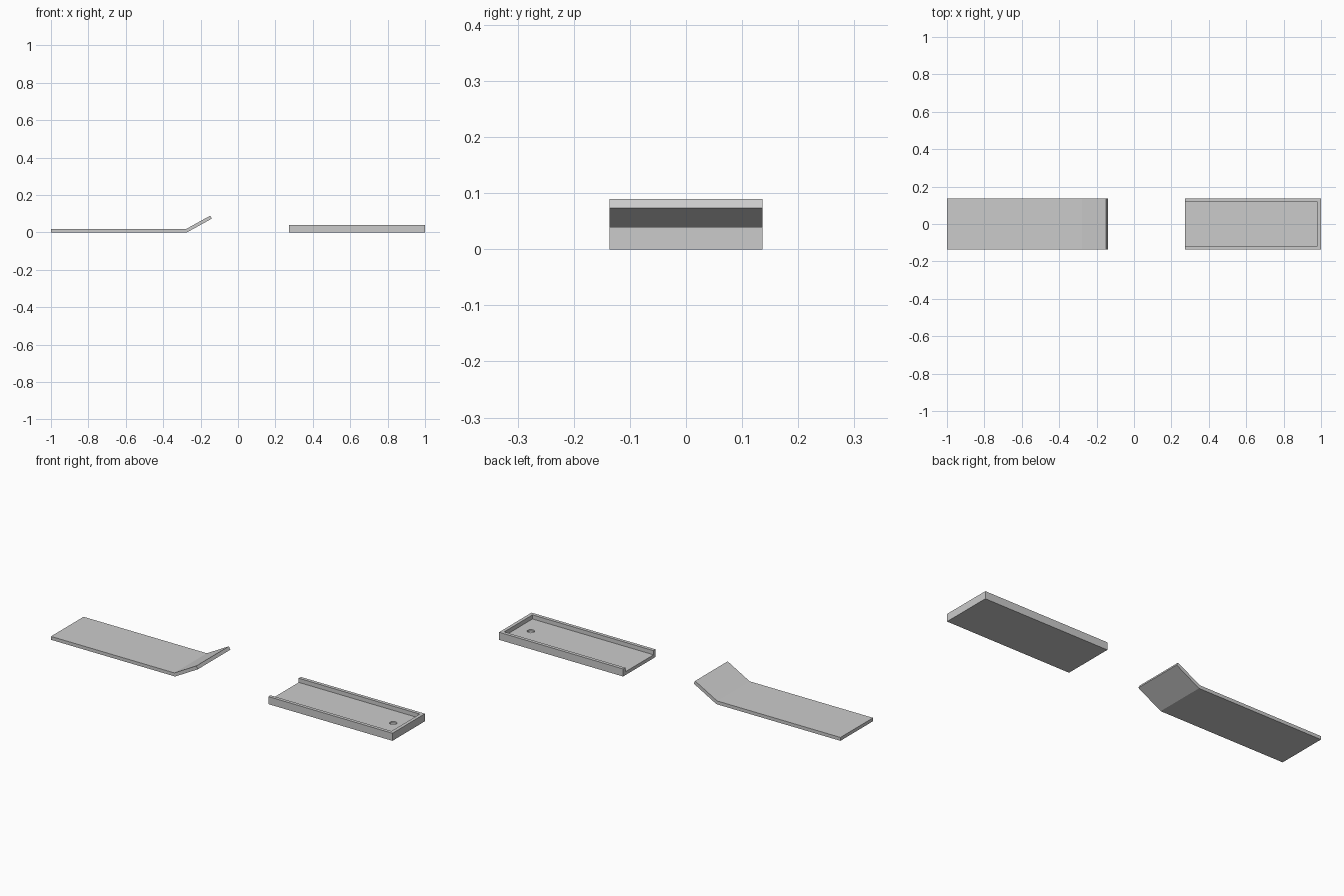
import bpy
import bmesh
import math
from mathutils import Matrix, Vector

default = bpy.data.objects.get("Cube")
if default:
    bpy.data.objects.remove(default, do_unlink=True)

HALF = 0.136     # half the width of both parts
WALL = 0.018     # sheet and wall thickness
END = 0.273      # inner end of tray and bend line of plate
HEIGHT = 0.04    # tray height

grey = bpy.data.materials.new("light_grey")
grey.use_nodes = True
colour = (0.6, 0.6, 0.6, 1)
grey.diffuse_color = colour
grey.node_tree.nodes["Principled BSDF"].inputs["Base Color"].default_value = colour


def make_object(name, bm):
    bmesh.ops.recalc_face_normals(bm, faces=bm.faces)
    mesh = bpy.data.meshes.new(name)
    bm.to_mesh(mesh)
    bm.free()
    mesh.materials.append(grey)
    obj = bpy.data.objects.new(name, mesh)
    bpy.context.collection.objects.link(obj)
    return obj


def box(name, low, high):
    low, high = Vector(low), Vector(high)
    bm = bmesh.new()
    place = Matrix.Translation((low + high) / 2) @ Matrix.Diagonal((*(high - low), 1))
    bmesh.ops.create_cube(bm, size=1, matrix=place)
    return make_object(name, bm)


def cut(target, cutter):
    mod = target.modifiers.new("cut", "BOOLEAN")
    mod.operation = "DIFFERENCE"
    mod.solver = "EXACT"
    mod.object = cutter
    bpy.context.view_layer.objects.active = target
    bpy.ops.object.modifier_apply(modifier=mod.name)
    bpy.data.objects.remove(cutter, do_unlink=True)


# Bent plate: side profile extruded across the width
angle = math.radians(29)
along = Vector((math.cos(angle), 0, math.sin(angle)))
across = Vector((-along.z, 0, along.x))
bend = Vector((-END, 0, 0))
tip = bend + along * 0.152
inner_bend = bend + Vector((-math.tan(angle / 2) * WALL, 0, WALL))
profile = [Vector((-1, 0, 0)), bend, tip, tip + across * WALL, inner_bend, Vector((-1, 0, WALL))]
bm = bmesh.new()
side = bm.faces.new([bm.verts.new(p + Vector((0, -HALF, 0))) for p in profile])
extruded = bmesh.ops.extrude_face_region(bm, geom=[side])["geom"]
moved = [v for v in extruded if isinstance(v, bmesh.types.BMVert)]
bmesh.ops.translate(bm, verts=moved, vec=(0, 2 * HALF, 0))
make_object("bent_plate", bm)

# Tray: block with a channel open at its inner end
tray = box("tray", (END, -HALF, 0), (1, HALF, HEIGHT))
inside = HALF - WALL
cut(tray, box("channel_cutter", (END - 0.1, -inside, WALL), (1 - WALL, inside, HEIGHT + 0.1)))

# Blind round hole in the tray floor
bm = bmesh.new()
bmesh.ops.create_cone(bm, cap_ends=True, segments=32, radius1=WALL, radius2=WALL,
                      depth=0.04, matrix=Matrix.Translation((0.909, 0, 0.03)))
cut(tray, make_object("hole_cutter", bm))
